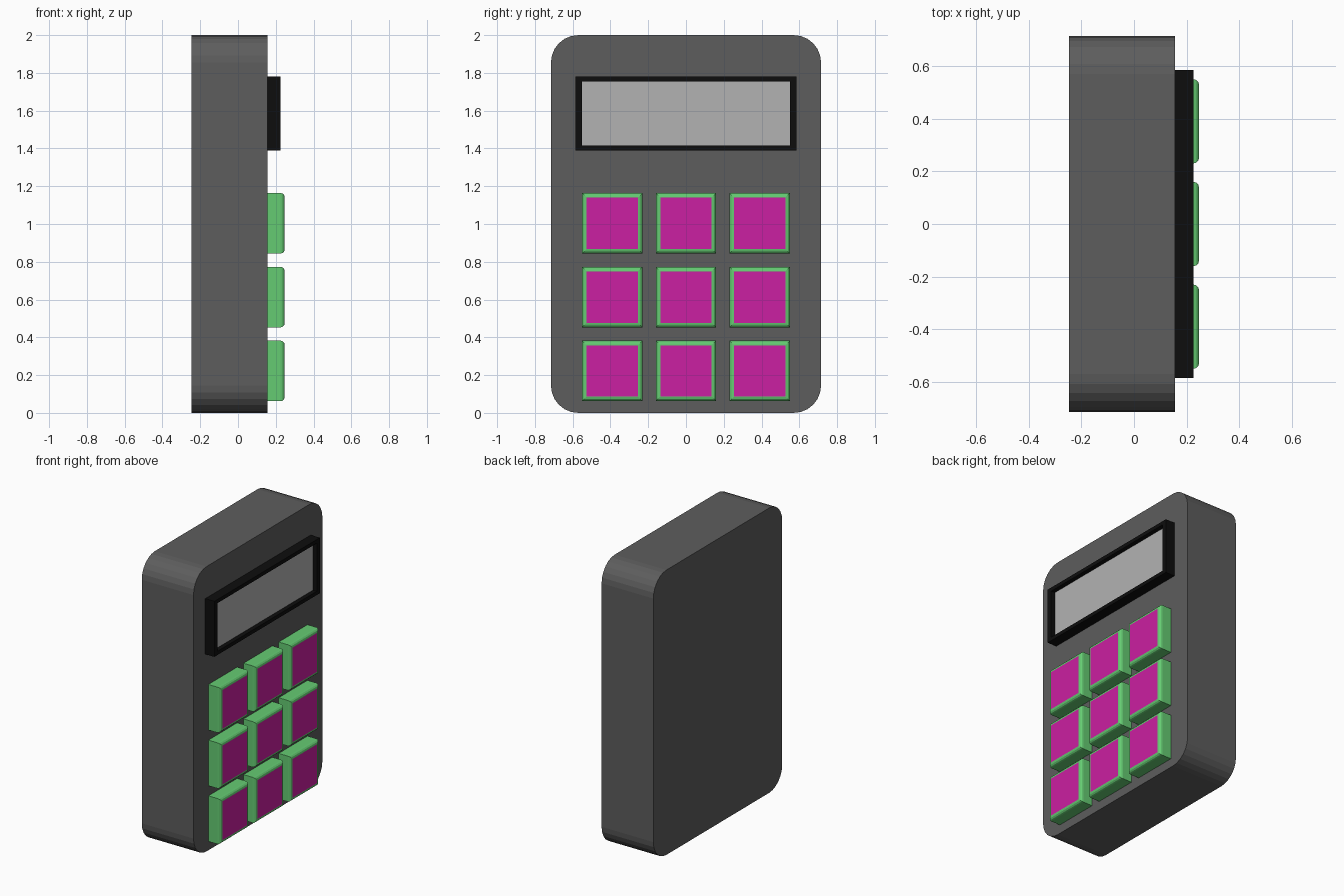
import bpy, bmesh
from mathutils import Matrix, Vector

if "Cube" in bpy.data.objects:
    bpy.data.objects.remove(bpy.data.objects["Cube"])


def material(name, r, g, b):
    m = bpy.data.materials.new(name)
    m.diffuse_color = (r, g, b, 1)
    m.use_nodes = True
    m.node_tree.nodes["Principled BSDF"].inputs["Base Color"].default_value = m.diffuse_color
    return m


def box(x0, x1, y0, y1, z0, z1):
    bm = bmesh.new()
    centre = Vector(((x0 + x1) / 2, (y0 + y1) / 2, (z0 + z1) / 2))
    size = (x1 - x0, y1 - y0, z1 - z0, 1)
    bmesh.ops.create_cube(bm, size=1, matrix=Matrix.Translation(centre) @ Matrix.Diagonal(size))
    return bm


def face_plate(bm):
    # the face pointing furthest towards +x
    bm.normal_update()
    return max(bm.faces, key=lambda f: f.calc_center_median().x)


def finish(bm, name, *mats):
    me = bpy.data.meshes.new(name)
    bm.to_mesh(me)
    bm.free()
    for m in mats:
        me.materials.append(m)
    ob = bpy.data.objects.new(name, me)
    bpy.context.collection.objects.link(ob)
    return ob


case_grey = material("case_grey", 0.11, 0.11, 0.11)
black = material("black", 0.004, 0.004, 0.004)
screen_grey = material("screen_grey", 0.45, 0.45, 0.45)
green = material("green", 0.13, 0.6, 0.17)
magenta = material("magenta", 0.6, 0.014, 0.36)

BACK, FRONT = -0.247, 0.155

# Case: slab with rounded corners
bm = box(BACK, FRONT, -0.715, 0.715, 0, 2)
corners = [e for e in bm.edges if abs(e.verts[0].co.x - e.verts[1].co.x) > 0.1]
bmesh.ops.bevel(bm, geom=corners, offset=0.145, segments=6, profile=0.5, affect='EDGES')
finish(bm, "case", case_grey)

# Display: black frame with a recessed grey screen
bm = box(FRONT, 0.226, -0.585, 0.585, 1.39, 1.78)
f = face_plate(bm)
bmesh.ops.inset_region(bm, faces=[f], thickness=0.026, use_even_offset=True)
for v in f.verts:
    v.co.y *= 0.551 / 0.559
bm.normal_update()
bmesh.ops.inset_region(bm, faces=[f], thickness=0.0005, depth=-0.03, use_even_offset=True)
f.material_index = 1
finish(bm, "display", black, screen_grey)

# Keys: 3 x 3 grid, rounded front edges, coloured tops
for row in range(3):
    for col in range(3):
        y, z = (col - 1) * 0.39, 0.222 + row * 0.391
        bm = box(FRONT, 0.247, y - 0.16, y + 0.16, z - 0.16, z + 0.16)
        bmesh.ops.bevel(bm, geom=list(face_plate(bm).edges), offset=0.021,
                        segments=3, profile=0.5, affect='EDGES')
        f = face_plate(bm)
        bmesh.ops.inset_region(bm, faces=[f], thickness=0.003, use_even_offset=True)
        f.material_index = 1
        finish(bm, f"key_{row + 1}_{col + 1}", green, magenta)
